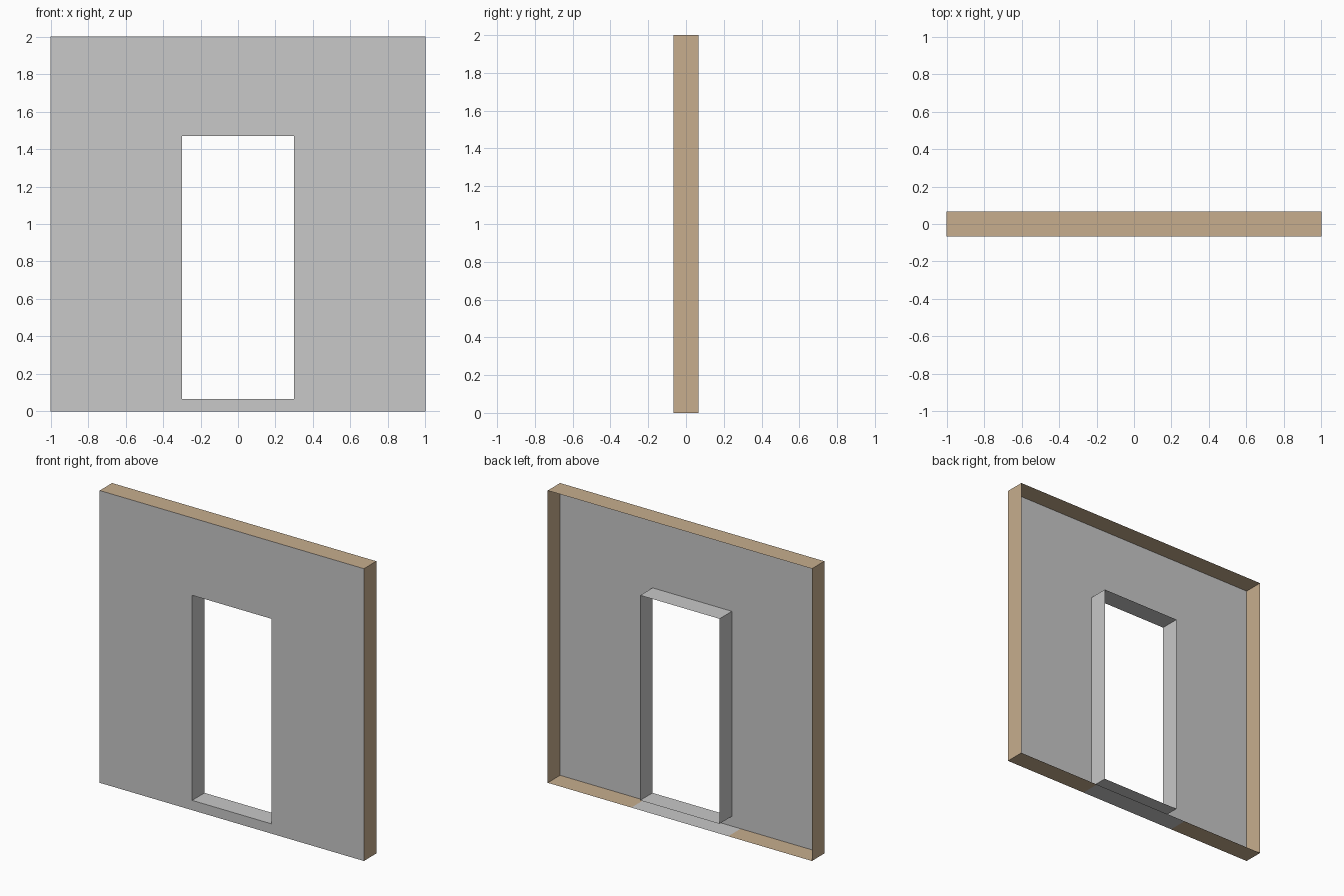
import bpy
import bmesh

cube = bpy.data.objects.get("Cube")
if cube:
    bpy.data.objects.remove(cube, do_unlink=True)

W, H, D = 1.0, 2.0, 0.067           # half width, height, half depth
DOOR_W, SILL, HEAD = 0.3, 0.067, 1.47
BASE_W = DOOR_W + 0.067             # half width of the grey strip under the doorway


def material(name, color):
    mat = bpy.data.materials.new(name)
    mat.use_nodes = True
    mat.diffuse_color = color
    bsdf = next(n for n in mat.node_tree.nodes if n.type == 'BSDF_PRINCIPLED')
    bsdf.inputs["Base Color"].default_value = color
    bsdf.inputs["Roughness"].default_value = 0.9
    return mat


def add_object(name, bm, mat):
    mesh = bpy.data.meshes.new(name)
    bm.to_mesh(mesh)
    bm.free()
    mesh.materials.append(mat)
    bpy.context.collection.objects.link(bpy.data.objects.new(name, mesh))


def sweep(name, path, mat):
    """Strip of faces along an (x, z) path, running from front to back."""
    bm = bmesh.new()
    closed = path[0] == path[-1]
    points = path[:-1] if closed else path
    front = [bm.verts.new((x, -D, z)) for x, z in points]
    back = [bm.verts.new((x, D, z)) for x, z in points]
    n = len(points)
    for i in range(n if closed else n - 1):
        j = (i + 1) % n
        bm.faces.new((front[i], front[j], back[j], back[i]))
    add_object(name, bm, mat)


def rectangle(half, low, high):
    return [(-half, low), (half, low), (half, high), (-half, high)]


grey = material("wall grey", (0.58, 0.58, 0.58, 1))
tan = material("edge tan", (0.57, 0.42, 0.27, 1))

outer = rectangle(W, 0, H)
opening = rectangle(DOOR_W, SILL, HEAD)

# Front panel with the doorway left open
bm = bmesh.new()
rings = [[bm.verts.new((x, -D, z)) for x, z in ring] for ring in (outer, opening)]
for i in range(4):
    j = (i + 1) % 4
    bm.faces.new((rings[0][i], rings[0][j], rings[1][j], rings[1][i]))
add_object("wall_panel", bm, grey)

# Doorway lining, open at the back of the wall
sweep("doorway_lining", opening + opening[:1], grey)

# Tan rim around the wall, with a grey strip under the doorway
sweep("outer_rim", [(-BASE_W, 0), (-W, 0), (-W, H), (W, H), (W, 0), (BASE_W, 0)], tan)
sweep("threshold_base", [(BASE_W, 0), (-BASE_W, 0)], grey)
